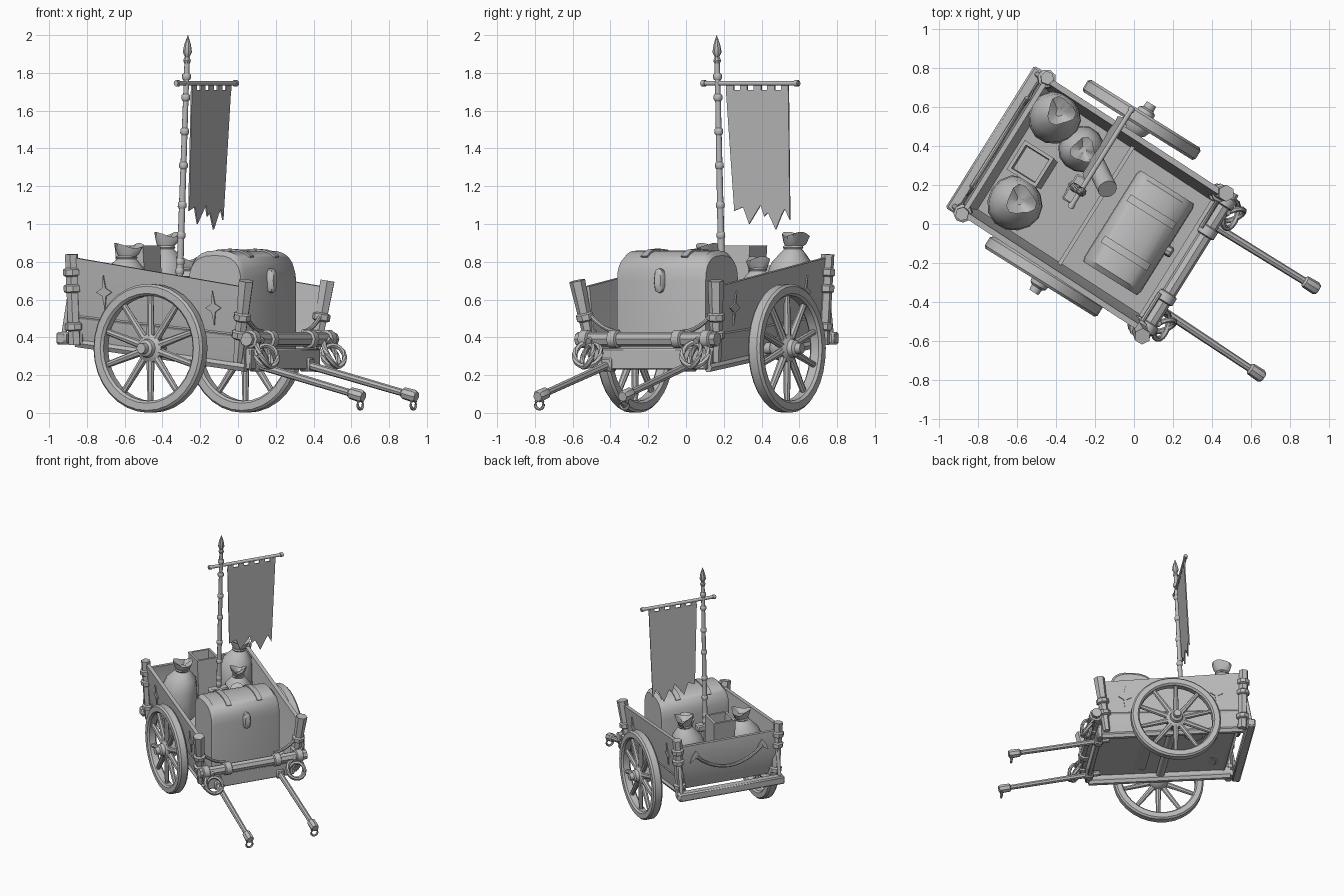
import bpy, bmesh, math
from mathutils import Vector as V, Matrix

cube = bpy.data.objects.get("Cube")
if cube:
    bpy.data.objects.remove(cube, do_unlink=True)

grey = bpy.data.materials.new("plain_grey")
grey.use_nodes = True
grey.diffuse_color = (0.5, 0.5, 0.5, 1)
grey.node_tree.nodes["Principled BSDF"].inputs["Base Color"].default_value = (0.5, 0.5, 0.5, 1)

YAW = math.radians(-32)   # the cart stands at an angle; local x = forward, y = left
MID, NOSE = -0.012, -0.032   # body centre line at the tail and at the nose
made = []


def finish(name, bm):
    bmesh.ops.recalc_face_normals(bm, faces=bm.faces)
    me = bpy.data.meshes.new(name)
    bm.to_mesh(me)
    bm.free()
    me.materials.append(grey)
    ob = bpy.data.objects.new(name, me)
    ob.rotation_euler.z = YAW
    bpy.context.collection.objects.link(ob)
    made.append(ob)
    return ob


def loft(name, rings, loop=False):
    """Skin a list of equal rings; cap the ends unless they loop."""
    bm = bmesh.new()
    vs = [[bm.verts.new(p) for p in r] for r in rings]
    n = len(rings[0])
    for k in range(len(vs) if loop else len(vs) - 1):
        a, b = vs[k], vs[(k + 1) % len(vs)]
        for i in range(n):
            j = (i + 1) % n
            bm.faces.new((a[i], a[j], b[j], b[i]))
    if not loop:
        bm.faces.new(vs[0])
        bm.faces.new(vs[-1])
    return finish(name, bm)


def circle(c, axis, r, n=10, turn=0.0):
    q = V(axis).normalized().to_track_quat('Z', 'Y')
    return [V(c) + q @ V((r * math.cos(a), r * math.sin(a), 0))
            for a in (turn + math.tau * i / n for i in range(n))]


def lathe(name, base, axis, profile, n=12):
    ax = V(axis).normalized()
    return loft(name, [circle(V(base) + ax * h, ax, r, n) for r, h in profile])


def rod(name, a, b, r1, r2=None, n=10):
    a, b = V(a), V(b)
    return lathe(name, a, b - a, [(r1, 0), (r2 or r1, (b - a).length)], n)


def tube(name, pts, r, loop=False, n=8):
    pts = [V(p) for p in pts]
    m = len(pts)
    rings = []
    for i, p in enumerate(pts):
        d = pts[(i + 1) % m] - pts[i - 1] if loop or 0 < i < m - 1 else (
            pts[1] - p if i == 0 else p - pts[i - 1])
        rings.append(circle(p, d, r, n))
    return loft(name, rings, loop)


def ring(name, c, axis, radius, r, n=16):
    return tube(name, circle(c, axis, radius, n), r, True, 6)


def box(name, c, size, bevel=0.0):
    bm = bmesh.new()
    bmesh.ops.create_cube(bm, size=1, matrix=Matrix.Translation(c) @ Matrix.Diagonal((*size, 1)))
    if bevel:
        bmesh.ops.bevel(bm, geom=bm.edges[:], offset=bevel, segments=1, affect='EDGES')
    return finish(name, bm)


def sag(a, b, drop, n=10):
    a, b = V(a), V(b)
    return [a.lerp(b, i / n) - V((0, 0, drop * 4 * (i / n) * (1 - i / n))) for i in range(n + 1)]


# Body heights fall toward the front
BACK, FRONT = -0.78, 0.29
def low(f): return 0.23 + (FRONT - f) * 0.123
def mid(f): return 0.40 + (FRONT - f) * 0.095
def top(f): return 0.67 + (FRONT - f) * 0.145
def centre(f): return MID + (NOSE - MID) * (f - BACK) / (FRONT - BACK)
def wall(f, z): return 0.39 + 0.03 * (z - mid(f)) / (top(f) - mid(f))


# Wheels with bevelled rim, hub and ten spokes
CF, R, CZ = -0.25, 0.341, 0.342
for side, s in (("left", 1), ("right", -1)):
    yc = s * 0.474
    section = [(R, -.024), (R, .024), (R - .012, .037), (R - .05, .037),
               (R - .062, .024), (R - .062, -.024), (R - .05, -.037), (R - .012, -.037)]
    loft(side + "_wheel_rim", [[V((CF + r * math.cos(a), yc + y, CZ + r * math.sin(a))) for r, y in section]
         for a in (math.tau * i / 32 for i in range(32))], True)
    lathe(side + "_hub", (CF, s * 0.39, CZ), (0, s, 0),
          [(.04, 0), (.06, .02), (.075, .06), (.075, .10), (.05, .115), (.045, .14), (.03, .15), (.027, .18)], 14)
    for k in range(10):
        a = math.pi / 2 + math.tau * k / 10
        d = V((math.cos(a), 0, math.sin(a)))
        c = V((CF, yc, CZ))
        rod(side + "_spoke", c + d * .05, c + d * (R - .045), .022, .016, 8)
rod("axle", (CF, -.45, CZ), (CF, .45, CZ), .032)

# Side walls, posts, bindings and star plates
for side, s, tip in (("left", 1, (.318, .385)), ("right", -1, (.342, -.466))):
    rings = []
    for f in (BACK, FRONT):
        prof = [(.36, low(f)), (.39, mid(f)), (.42, top(f))]
        rings.append([V((f, centre(f) + s * l, z)) for l, z in prof] +
                     [V((f, centre(f) + s * (l - .03), z)) for l, z in reversed(prof)])
    loft(side + "_side_wall", rings)
    for part, l, h, r in (("rail", .38, mid, .016), ("sill", .35, low, .026)):
        rod(side + "_side_" + part, (BACK, MID + s * l, h(BACK) + .01), (FRONT, NOSE + s * l, h(FRONT) + .01), r, n=6)

    fa, fb = V((.255, NOSE + s * .38, .27)), V((*tip, .70))
    rod(side + "_front_post", fa, fb, .026, .043, 6)
    ba, bb = V((-.77, MID + s * .385, .36)), V((-.775, MID + s * .412, .84))
    rod(side + "_back_post", ba, bb, .034, .036, 6)
    for a, b, spots in ((fa, fb, (.33, .55)), (ba, bb, (.2, .62, .8))):
        for t in spots:
            c, d = a.lerp(b, t), (b - a).normalized()
            lathe(side + "_post_binding", c - d * .022, d, [(.036, 0), (.048, .008), (.048, .038), (.036, .046)], 8)

    for f in (.12, -.57):
        zc = (mid(f) + top(f)) / 2
        pts = [(r * math.sin(a) * .55, r * math.cos(a))
               for r, a in ((.09 if i % 2 == 0 else .03, math.tau * i / 8) for i in range(8))]
        loft(side + "_star_plate", [[V((f + u, centre(f + u) + s * (wall(f + u, zc + w) + o), zc + w)) for u, w in pts]
             for o in (-.001, .008)])

# Floor and end boards; the tail board folds inward below its middle
loft("floor", [[V((f, c + s * .36, low(f) + h)) for s, h in ((-1, .06), (1, .06), (1, .085), (-1, .085))]
     for f, c in ((BACK + .05, MID), (FRONT, NOSE))])
box("front_board", (.30, NOSE, .285), (.035, .70, .11), .006)
box("divider_board", (-.215, -.02, .40), (.02, .74, .05))
loft("tail_board", [[V((f + e, MID + s * w, z)) for f, w, z, e in
     ((-.785, .39, .78, 0), (-.80, .38, .60, 0), (-.735, .36, .41, 0),
      (-.735, .36, .41, .025), (-.80, .38, .60, .025), (-.785, .39, .78, .025))] for s in (-1, 1)])
box("tail_beam", (-.832, MID, .395), (.065, .86, .065), .01)
for s in (-1, 1):
    box("tail_beam_bracket", (-.785, MID + s * .36, .395), (.11, .04, .045))
    rod("tail_brace", (-.832, MID + s * .40, .40), (-.785, MID + s * .40, .66), .014)
    pts = [(-.05, 0), (0, .03), (.05, 0), (.03, .05), (0, .09), (-.03, .05)]
    loft("tail_plate", [[V((f - .015 * (1 - w / .18), MID + s * .27 + u, .645 + w)) for u, w in pts] for f in (-.792, -.784)])
tube("tail_garland", sag((-.808, MID - .27, .69), (-.808, MID + .27, .69), .12), .012)

# Front beam with sleeves, hanging rings and slack ropes
rod("front_beam", (.34, NOSE - .43, .39), (.34, NOSE + .44, .39), .038, n=8)
box("front_ledge", (.30, NOSE, .375), (.06, .76, .04))
for s in (-1, 1):
    for l in (.20, .38):
        lathe("beam_sleeve", (.34, NOSE + s * l - .028, .39), (0, 1, 0),
              [(.038, 0), (.05, .006), (.05, .05), (.038, .056)], 10)
    c = NOSE + s * .335
    ring("hanging_ring", (.395, c, .31), (.85, .2, .45), .073, .015)
    ring("hanging_ring_inner", (.405, c + .005, .30), (.75, -.55, .35), .062, .014)
    rod("ring_hook", (.34, c, .40), (.385, c, .38), .016)
    tube("front_rope", sag((.30, NOSE + s * .41, .55), (.30, NOSE + s * .20, .43), .03, 6), .012)

# Shafts with capped tips and rings
for la, lb in ((.21, .215), (-.295, -.315)):
    a, b = V((.22, la, .275)), V((.96, lb, .09))
    d = (b - a).normalized()
    rod("shaft", a, b, .022, .019, 8)
    lathe("shaft_tip", b - d * .07, d, [(.022, 0), (.032, .01), (.034, .075), (.026, .09)], 8)
    ring("shaft_ring", b + V((0, 0, -.045)), (1, 0, 0), .026, .008, 12)
    box("shaft_socket", (.30, la, .255), (.06, .065, .07), .008)

# Chest: arched section extruded sideways, with lid straps and latch
def arch(y, grow=0.0):
    pts = [V((-.127 - grow, y, .33)), V((.215 + grow, y, .33))]
    for i in range(13):
        a = math.pi * i / 12
        c, q = math.cos(a), math.sin(a)
        pts.append(V((.044 + (.171 + grow) * math.copysign(abs(c) ** .75, c), y, .70 + (.16 + grow) * q ** .75)))
    return pts

cy = -.024
loft("chest", [[V((.044 + (p.x - .044) * k, p.y, .33 + (p.z - .33) * k)) for p in arch(y)]
     for y, k in ((cy - .278, .95), (cy - .25, 1), (cy + .25, 1), (cy + .275, .95))])
for s in (-1, 1):
    loft("chest_strap", [arch(cy + s * .125 + e, .009)[5:-3] + arch(cy + s * .125 + e, -.005)[5:-3][::-1]
                         for e in (-.02, .02)])
loft("chest_latch", [[V((x, cy + k * .028 * math.copysign(abs(math.cos(a)) ** .6, math.cos(a)), .70 + k * .065 * math.sin(a)))
     for a in (math.tau * i / 12 for i in range(12))] for x, k in ((.20, 1), (.236, 1), (.247, .7))])

# Sacks tied at the neck, each neck leaning a little
def sack(name, f, l, z0, z1, r, lean):
    prof = [(.55, 0), (.92, .10), (1, .32), (.96, .54), (.80, .70), (.48, .80), (.30, .845), (.42, .92), (.52, 1), (.15, .93)]
    rings = []
    for k, h in prof:
        ripple = .16 if h > .85 else .02
        cf, cl = (c + d * max(0, h - .5) * 2 for c, d in zip((f, l), lean))
        ring_pts = []
        for i in range(14):
            a = math.tau * i / 14
            q = r * k * (1 + ripple * math.sin(3 * a + f * 9))
            ring_pts.append(V((cf + math.cos(a) * q, cl + math.sin(a) * q,
                               z0 + h * (z1 - z0) + .09 * ripple * (math.sin(2 * a + f) - 1))))
        rings.append(ring_pts)
    loft(name, rings)
    ring(name + "_tie", (f + lean[0] * .7, l + lean[1] * .7, z0 + .845 * (z1 - z0)), (0, 0, 1), r * .33, .01, 12)

sack("back_left_sack", -.635, .245, .42, .96, .135, (.01, .045))
sack("back_right_sack", -.575, -.235, .40, .90, .142, (.02, .03))
sack("middle_sack", -.43, .183, .37, .83, .12, (.01, 0))

# Open crate and rolled cloth
loft("crate", [circle((f, -.02, z), (0, 0, 1), r * 1.414, 4, math.pi / 4)
     for f, r, z in ((-.58, .08, .41), (-.615, .088, .885), (-.615, .07, .885), (-.61, .066, .80))])
rod("rolled_cloth", (-.40, .20, .46), (-.21, .08, .76), .05, n=12)

# Banner pole with collars and spear tip
pa, pb = V((-.375, -.003, .40)), V((-.316, -.003, 1.87))
pd = (pb - pa).normalized()
rod("pole", pa, pb, .02, .014)
for z in (.75, .80, .94, 1.10, 1.31, 1.49, 1.67, 1.78):
    c = pa.lerp(pb, (z - pa.z) / (pb.z - pa.z))
    lathe("pole_collar", c - pd * .018, pd, [(.017, 0), (.023, .008), (.023, .028), (.017, .036)])
lathe("spear_tip", pb - pd * .02, pd, [(.015, 0), (.021, .015), (.013, .035), (.025, .06), (.018, .10), (.001, .15)], 8)
box("pole_bracket", (-.35, -.01, .70), (.07, .15, .05), .008)
box("pole_stand", (-.365, -.01, .53), (.05, .06, .30))

# Crossbar and torn banner that trails back toward its hem
rod("crossbar", (-.322, -.105, 1.745), (-.322, .505, 1.745), .013)
for l in (-.09, .49):
    rod("crossbar_knob", (-.322, l - .01, 1.745), (-.322, l + .01, 1.745), .017)
edge = [(.05, 1.71), (.44, 1.71), (.425, 1.02), (.395, 1.08), (.375, 1.05), (.335, .97), (.29, 1.06),
        (.265, 1.04), (.245, 1.10), (.17, 1.0), (.135, 1.09), (.08, 1.07)]
loft("banner", [[V((-.322 + o - .055 * (1.71 - z), l, z)) for l, z in edge] for o in (-.004, .004)])
for k in range(5):
    box("banner_tab", (-.322, .075 + k * .0855, 1.728), (.01, .046, .05))

# Smooth rounded parts, keep hard edges
bpy.ops.object.select_all(action='DESELECT')
for ob in made:
    ob.select_set(True)
bpy.context.view_layer.objects.active = made[0]
bpy.ops.object.shade_smooth_by_angle(angle=math.radians(40))
